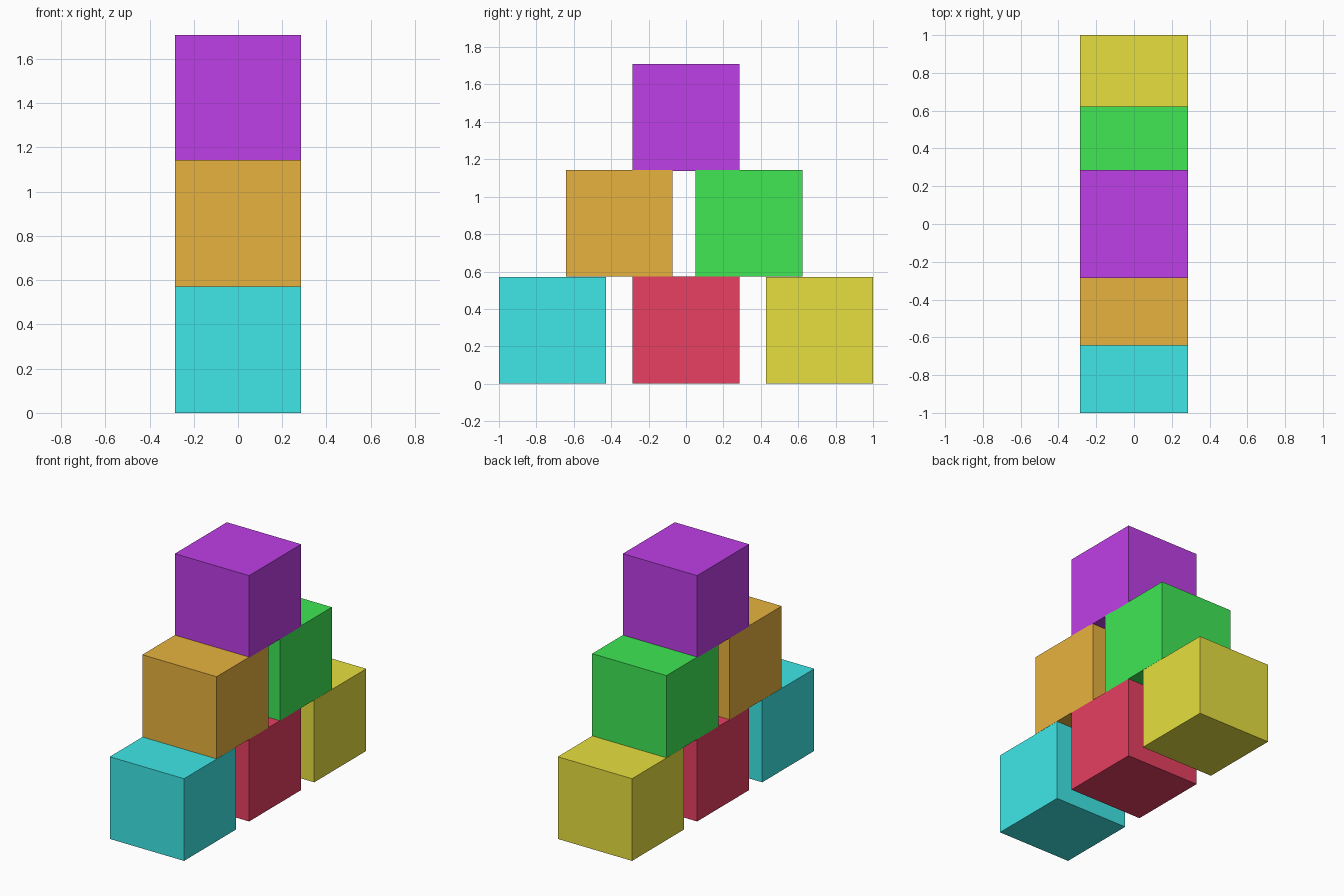
import bpy

if "Cube" in bpy.data.objects:
    bpy.data.objects.remove(bpy.data.objects["Cube"])

SIZE = 0.571


def block(name, y, z, color):
    """One coloured cube, with z giving its underside."""
    bpy.ops.mesh.primitive_cube_add(size=SIZE, location=(0, y, z + SIZE / 2))
    obj = bpy.context.object
    obj.name = name
    mat = bpy.data.materials.new(name + "_paint")
    mat.diffuse_color = (*color, 1)
    mat.use_nodes = True
    mat.node_tree.nodes["Principled BSDF"].inputs["Base Color"].default_value = mat.diffuse_color
    obj.data.materials.append(mat)


# bottom row
block("cyan_block", -0.7145, 0, (0.05, 0.8, 0.8))
block("red_block", 0, 0.001, (0.8, 0.05, 0.12))
block("yellow_block", 0.7145, 0, (0.8, 0.74, 0.05))

# middle row
block("orange_block", -0.357, 0.572, (0.8, 0.45, 0.05))
block("green_block", 0.337, 0.572, (0.05, 0.8, 0.09))

# top
block("purple_block", 0, 1.138, (0.52, 0.05, 0.8))
